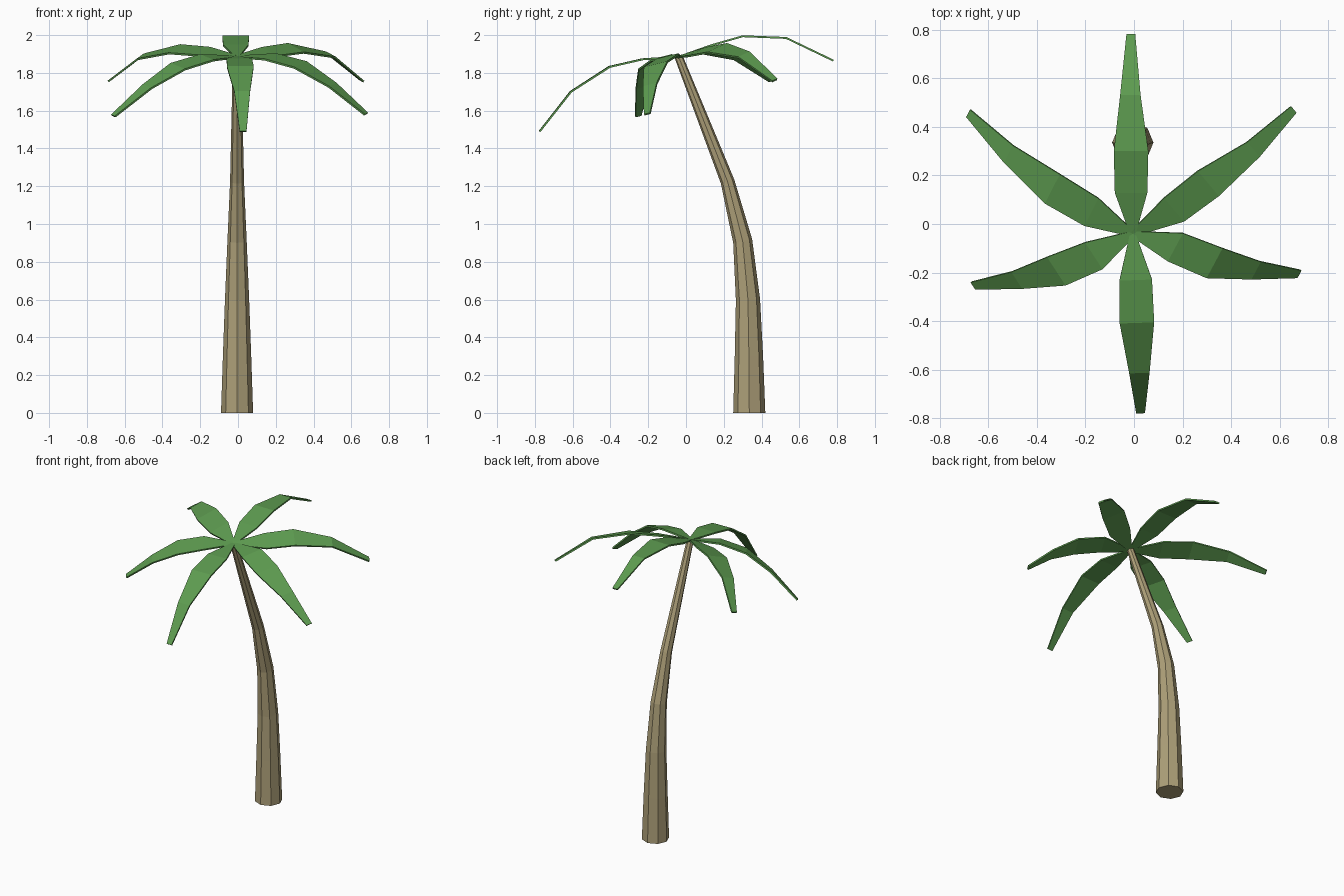
import bpy, bmesh
from math import sin, cos, radians, pi
from mathutils import Vector

if "Cube" in bpy.data.objects:
    bpy.data.objects.remove(bpy.data.objects["Cube"])


def material(name, color):
    m = bpy.data.materials.new(name)
    m.diffuse_color = (*color, 1)
    m.use_nodes = True
    m.node_tree.nodes["Principled BSDF"].inputs["Base Color"].default_value = m.diffuse_color
    return m


def make_object(name, bm, mat):
    bmesh.ops.recalc_face_normals(bm, faces=bm.faces)
    me = bpy.data.meshes.new(name)
    bm.to_mesh(me)
    bm.free()
    me.materials.append(mat)
    ob = bpy.data.objects.new(name, me)
    bpy.context.collection.objects.link(ob)
    return ob


bark = material("bark", (0.42, 0.35, 0.19))
leaf = material("leaf", (0.11, 0.33, 0.08))

# Trunk: eight-sided rings (y, z, radius, tilt) along a leaning path
CX, SIDES = -0.005, 8
path = [(0.335, 0, 0.085, 0), (0.333, 0.3, 0.075, 1), (0.328, 0.6, 0.064, 4),
        (0.30, 0.91, 0.051, 11), (0.22, 1.225, 0.037, 18), (-0.04, 1.888, 0.022, 20)]
bm = bmesh.new()
rings = []
for y, z, r, t in path:
    t = radians(t)
    rings.append([bm.verts.new((CX + r * cos(a), y + r * sin(a) * cos(t), z + r * sin(a) * sin(t)))
                  for a in (2 * pi * i / SIDES for i in range(SIDES))])
for lo, hi in zip(rings, rings[1:]):
    for i in range(SIDES):
        j = (i + 1) % SIDES
        bm.faces.new((lo[i], lo[j], hi[j], hi[i]))
bm.faces.new(rings[0][::-1])
bm.faces.new(rings[-1])
make_object("trunk", bm, bark)

# Fronds: blade facing angle, centre line points, cross slope
CROWN = (CX, -0.04, 1.885)
HALF_WIDTHS = (0.012, 0.067, 0.071, 0.042, 0.018)
fronds = {
    "back_frond": (90, 0.0, [(-0.012, 0.13, 1.945), (-0.012, 0.30, 1.994),
                             (-0.015, 0.53, 1.985), (-0.013, 0.78, 1.865)]),
    "front_frond": (-88, 0.0, [(0.007, -0.23, 1.872), (0.012, -0.405, 1.832),
                               (0.022, -0.61, 1.70), (0.027, -0.775, 1.49)]),
    "back_right_frond": (40, 0.35, [(0.165, 0.06, 1.91), (0.305, 0.167, 1.93),
                                    (0.49, 0.307, 1.895), (0.655, 0.47, 1.76)]),
    "back_left_frond": (153, -0.33, [(-0.175, 0.05, 1.912), (-0.335, 0.145, 1.925),
                                     (-0.515, 0.288, 1.885), (-0.68, 0.455, 1.76)]),
    "front_right_frond": (-28, 0.22, [(0.17, -0.095, 1.885), (0.33, -0.16, 1.842),
                                      (0.50, -0.19, 1.735), (0.678, -0.205, 1.582)]),
    "front_left_frond": (213, -0.22, [(-0.165, -0.13, 1.88), (-0.318, -0.193, 1.833),
                                      (-0.48, -0.23, 1.727), (-0.66, -0.253, 1.572)]),
}
for name, (angle, slope, pts) in fronds.items():
    a = radians(angle)
    cross = Vector((-sin(a), cos(a), slope)).normalized()
    bm = bmesh.new()
    rows = [[bm.verts.new(Vector(p) + cross * w * s) for s in (1, -1)]
            for p, w in zip([CROWN] + pts, HALF_WIDTHS)]
    for p, q in zip(rows, rows[1:]):
        bm.faces.new((p[0], p[1], q[1], q[0]))
    ob = make_object(name, bm, leaf)
    mod = ob.modifiers.new("thickness", 'SOLIDIFY')
    mod.thickness = 0.01
    mod.offset = 0
